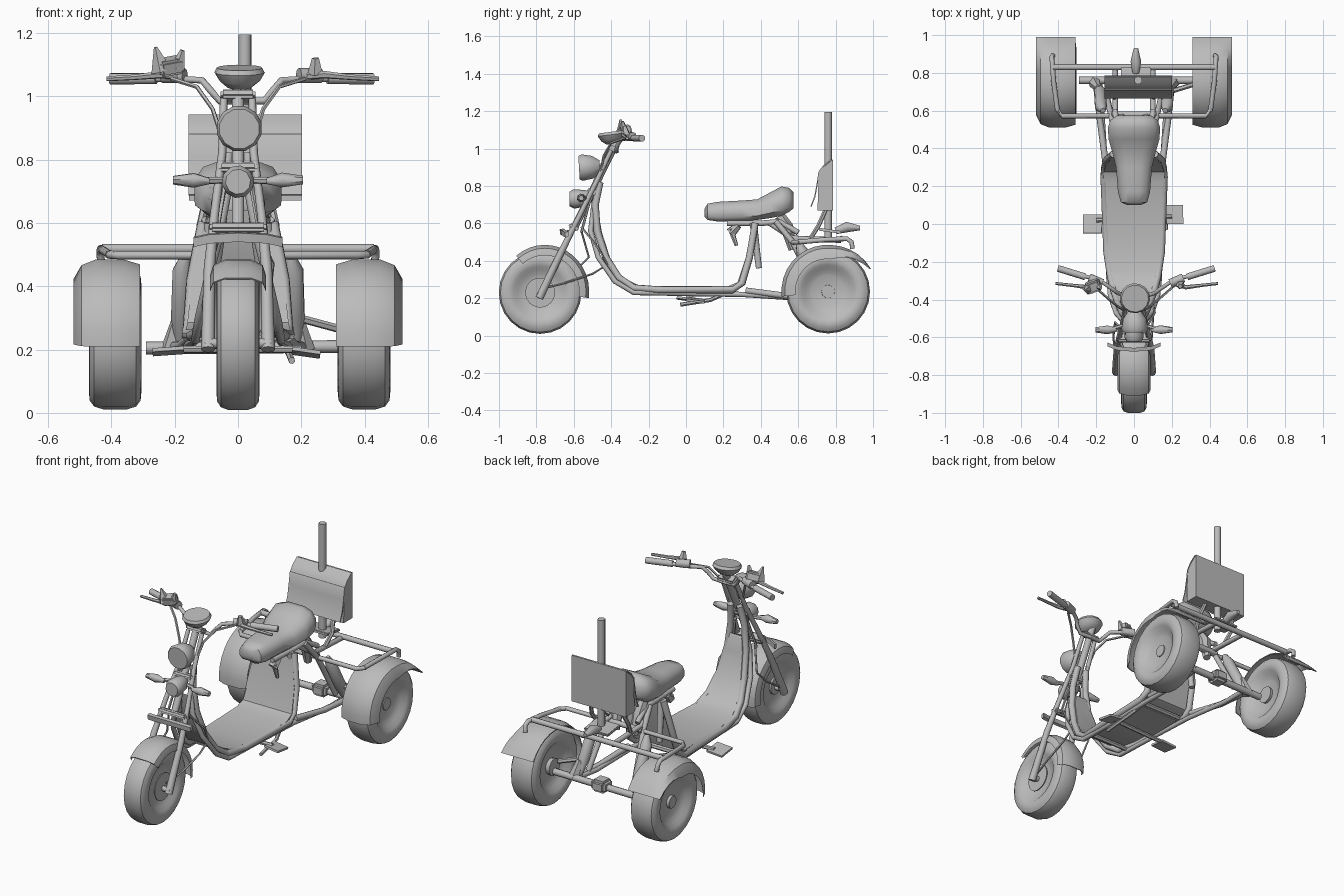
import bpy, bmesh, math
from mathutils import Vector, Matrix

if "Cube" in bpy.data.objects:
    bpy.data.objects.remove(bpy.data.objects["Cube"], do_unlink=True)

grey = bpy.data.materials.new("plain grey")
grey.use_nodes = True
grey.diffuse_color = (0.5, 0.5, 0.5, 1)
grey.node_tree.nodes["Principled BSDF"].inputs["Base Color"].default_value = (0.5, 0.5, 0.5, 1)


def finish(name, bm, angle=35):
    """Turn a bmesh into a named, shaded object."""
    bmesh.ops.recalc_face_normals(bm, faces=bm.faces)
    mesh = bpy.data.meshes.new(name)
    bm.to_mesh(mesh)
    bm.free()
    ob = bpy.data.objects.new(name, mesh)
    bpy.context.scene.collection.objects.link(ob)
    mesh.materials.append(grey)
    bpy.ops.object.select_all(action='DESELECT')
    ob.select_set(True)
    bpy.context.view_layer.objects.active = ob
    bpy.ops.object.shade_smooth_by_angle(angle=math.radians(angle))


def loft(name, rings, caps=True, closed=True, loop=False, angle=35):
    """Skin a list of equal-length point rings."""
    bm = bmesh.new()
    vs = [[bm.verts.new(p) for p in ring] for ring in rings]
    n = len(vs[0])
    for i in range(len(vs) if loop else len(vs) - 1):
        a, b = vs[i], vs[(i + 1) % len(vs)]
        for j in range(n if closed else n - 1):
            k = (j + 1) % n
            bm.faces.new((a[j], a[k], b[k], b[j]))
    if caps:
        bm.faces.new(vs[0])
        bm.faces.new(vs[-1])
    finish(name, bm, angle)


def tube(name, pts, r, sides=8):
    """Round tube along a path; r may be one radius or one per point."""
    pts = [Vector(p) for p in pts]
    rs = r if isinstance(r, (list, tuple)) else [r] * len(pts)
    rings, u = [], None
    for i, p in enumerate(pts):
        d = (pts[min(i + 1, len(pts) - 1)] - pts[max(i - 1, 0)]).normalized()
        u = (u - d * u.dot(d)).normalized() if u else d.orthogonal().normalized()
        v = d.cross(u)
        rings.append([p + rs[i] * (math.cos(t) * u + math.sin(t) * v)
                      for t in (2 * math.pi * k / sides for k in range(sides))])
    loft(name, rings, angle=50)


def pair(name, pts, r, sides=8, dx=0.0):
    """Matching tubes on both sides of x = dx."""
    for side, s in (("left", 1), ("right", -1)):
        tube(f"{side}_{name}", [(s * x + dx, y, z) for x, y, z in pts], r, sides)


def box(name, centre, size, rot=(0, 0, 0), bevel=0.0):
    bm = bmesh.new()
    bmesh.ops.create_cube(bm, size=1)
    bmesh.ops.scale(bm, vec=size, verts=bm.verts)
    if bevel:
        bmesh.ops.bevel(bm, geom=bm.edges[:], offset=bevel, segments=2, affect='EDGES')
    for axis, a in zip("XYZ", rot):
        bmesh.ops.rotate(bm, verts=bm.verts, matrix=Matrix.Rotation(math.radians(a), 3, axis))
    bmesh.ops.translate(bm, vec=centre, verts=bm.verts)
    finish(name, bm)


def wheel(name, x, y, z, half, R):
    """Balloon tyre and shallow dished rim turned around the x axis."""
    prof = [(0.5, 0.001), (0.5, 0.4), (0.56, 0.44), (0.66, 0.55), (0.9, 0.64), (1, 0.75),
            (0.97, 0.87), (0.8, 0.955), (0.45, 0.995)]
    prof = prof + [(-a, b) for a, b in reversed(prof)]
    n = 24
    loft(name, [[(x + a * half, y + R * b * math.cos(t), z + R * b * math.sin(t)) for a, b in prof]
                for t in (2 * math.pi * k / n for k in range(n))],
         caps=False, closed=False, loop=True)


def fender(name, y, z, section, a0, a1, stretch, flare=0.0, n=14):
    """Arched sheet swept through an angle; the tail flattens out to the flare radius."""
    rings = []
    for k in range(n + 1):
        t = math.radians(a0 + (a1 - a0) * k / n)
        f = max(0, k / n - 0.65) / 0.35 if flare else 0
        sec = [(x, r + (flare - r) * f) for x, r in section]
        sec += [(x, r - 0.006) for x, r in reversed(sec)]
        rings.append([(x, y + r * stretch * math.cos(t), z + r * math.sin(t)) for x, r in sec])
    loft(name, rings)


# Wheels, axles and mudguards
wheel("front_wheel", 0, -0.78, 0.23, 0.068, 0.222)
tube("front_axle", [(-0.105, -0.78, 0.22), (0.105, -0.78, 0.22)], 0.016)
tube("front_hub", [(-0.045, -0.78, 0.23), (0.045, -0.78, 0.23)], 0.05, 16)
tube("brake_disc", [(0.052, -0.78, 0.23), (0.057, -0.78, 0.23)], 0.08, 20)
fender("front_mudguard", -0.755, 0.235,
       [(-0.088, 0.2), (-0.078, 0.232), (-0.04, 0.25), (0.04, 0.25), (0.078, 0.232), (0.088, 0.2)],
       130, -8, 0.95)
for side, s in (("left", 1), ("right", -1)):
    wheel(f"{side}_rear_wheel", s * 0.393 + 0.005, 0.76, 0.235, 0.083, 0.225)
    tube(f"{side}_rear_hub", [(s * 0.33, 0.76, 0.235), (s * 0.445, 0.76, 0.235)], [0.05, 0.035], 14)
    fender(f"{side}_rear_mudguard", 0.755, 0.235,
           [(s * 0.31, 0.235), (s * 0.36, 0.25), (s * 0.45, 0.25), (s * 0.495, 0.232), (s * 0.52, 0.18)],
           186, 27, 0.98, flare=0.268)

tube("rear_axle", [(-0.29, 0.76, 0.205), (0.36, 0.76, 0.21)], 0.02)
box("differential", (0.02, 0.76, 0.215), (0.09, 0.09, 0.07), bevel=0.015)

# Front fork and steering head
pair("fork_leg", [(0.095, -0.785, 0.2), (0.09, -0.66, 0.46), (0.075, -0.58, 0.62), (0.05, -0.48, 0.82),
                  (0.045, -0.4, 0.99)], [0.022, 0.018, 0.014, 0.013, 0.012])
tube("steering_column", [(0, -0.6, 0.57), (0, -0.36, 1.06)], 0.02, 10)
for nm, y, z, w in (("lower", -0.6, 0.58, 0.18), ("middle", -0.5, 0.77, 0.12), ("upper", -0.39, 1.0, 0.11)):
    box(nm + "_fork_clamp", (0, y, z), (w, 0.055, 0.03), (-25, 0, 0), 0.008)
bumper = [(-0.14, -0.64, 0.542), (-0.09, -0.66, 0.553), (0, -0.668, 0.558), (0.09, -0.66, 0.553), (0.14, -0.64, 0.542)]
loft("front_bumper", [[(x, y - 0.004, z - 0.018), (x, y - 0.008, z + 0.01), (x, y + 0.012, z + 0.014),
                       (x, y + 0.012, z - 0.012)] for x, y, z in bumper])
pair("bumper_stay", [(0.06, -0.66, 0.55), (0.08, -0.6, 0.56)], 0.009, 6)

# Lamps, turn signals and speedometer
tube("headlamp", [(0.004, -0.572, 0.897), (0.004, -0.555, 0.898), (0.004, -0.5, 0.9), (0.004, -0.46, 0.903)],
     [0.064, 0.073, 0.063, 0.035], 12)
tube("headlamp_bracket", [(0, -0.47, 0.9), (0, -0.42, 0.92)], 0.014)
tube("lower_lamp", [(0, -0.622, 0.73), (0, -0.6, 0.73), (0, -0.54, 0.735), (0, -0.5, 0.745)],
     [0.04, 0.052, 0.045, 0.025], 10)
pair("signal_arm", [(0.03, -0.53, 0.735), (0.13, -0.56, 0.733)], 0.011, 6)
pair("turn_signal", [(0.09, -0.56, 0.732), (0.14, -0.56, 0.735), (0.205, -0.56, 0.735)], [0.01, 0.024, 0.014], 7)
tube("speedometer", [(0.005, -0.385, 1.03), (0.005, -0.39, 1.05), (0.005, -0.393, 1.075), (0.005, -0.395, 1.09)],
     [0.04, 0.065, 0.08, 0.072], 14)

# Handlebar, grips, levers, switches
pair("handlebar", [(0, -0.37, 0.985), (0.07, -0.375, 0.985), (0.1, -0.365, 1.02), (0.125, -0.345, 1.05),
                   (0.2, -0.295, 1.055), (0.3, -0.27, 1.056)], 0.011, dx=0.012)
pair("grip", [(0.27, -0.28, 1.056), (0.415, -0.235, 1.055)], 0.018, 10, dx=0.012)
pair("brake_lever", [(0.2, -0.315, 1.065), (0.26, -0.335, 1.068), (0.34, -0.325, 1.06), (0.43, -0.315, 1.055)],
     [0.014, 0.012, 0.009, 0.008], 6, dx=0.015)
pair("switch_pod", [(0.18, -0.315, 1.065), (0.25, -0.285, 1.065)], 0.024, 8, dx=0.012)
box("right_reservoir", (-0.215, -0.33, 1.095), (0.08, 0.06, 0.05), (15, -10, 20), 0.008)
tube("right_mirror_mount", [(-0.24, -0.34, 1.08), (-0.26, -0.35, 1.155)], [0.035, 0.006], 5)
tube("right_switch_fin", [(-0.19, -0.33, 1.09), (-0.175, -0.34, 1.145)], [0.025, 0.008], 5)
tube("left_mirror_mount", [(0.245, -0.32, 1.07), (0.245, -0.33, 1.12)], [0.026, 0.012], 5)

# Cables from the bars down to the front wheel and floor
pair("bar_cable", [(0.21, -0.33, 1.055), (0.13, -0.4, 1.03), (0.08, -0.44, 0.96), (0.045, -0.46, 0.85),
                   (0.045, -0.52, 0.7), (0.07, -0.56, 0.55)], 0.007, 5)
tube("brake_hose", [(0.06, -0.56, 0.58), (0.11, -0.47, 0.47), (0.1, -0.42, 0.38), (0.1, -0.5, 0.33),
                    (0.09, -0.65, 0.28), (0.07, -0.77, 0.25)], 0.006, 5)
tube("motor_cable", [(-0.06, -0.56, 0.56), (-0.1, -0.52, 0.42), (-0.11, -0.6, 0.34), (-0.09, -0.76, 0.24)], 0.006, 5)

# Main frame: tubes sweep from the head, under the floor, up to the seat
pair("main_tube", [(0.03, -0.46, 0.82), (0.045, -0.485, 0.7), (0.06, -0.475, 0.56), (0.08, -0.43, 0.42),
                   (0.105, -0.36, 0.31), (0.125, -0.28, 0.255), (0.145, -0.15, 0.245), (0.16, 0.25, 0.245),
                   (0.155, 0.3, 0.28), (0.145, 0.34, 0.42), (0.11, 0.37, 0.6)], 0.019)
pair("inner_tube", [(0.03, -0.49, 0.72), (0.06, -0.51, 0.56), (0.095, -0.47, 0.42), (0.125, -0.38, 0.29),
                    (0.135, -0.28, 0.23), (0.14, 0.0, 0.225), (0.15, 0.3, 0.22), (0.17, 0.6, 0.2),
                    (0.18, 0.74, 0.21)], 0.014)
for i, y in enumerate((-0.22, 0.02, 0.24)):
    tube(f"floor_cross_tube_{i + 1}", [(-0.13, y, 0.238), (0.13, y, 0.238)], 0.013, 6)

# Floor panel with leg shield and rear riser as one bent sheet
sheet = [(0.04, -0.47, 0.64), (0.055, -0.455, 0.56), (0.075, -0.41, 0.42), (0.1, -0.34, 0.31),
         (0.125, -0.25, 0.268), (0.15, -0.1, 0.262), (0.165, 0.22, 0.262), (0.16, 0.275, 0.285),
         (0.145, 0.32, 0.42), (0.11, 0.35, 0.58)]
loft("floor_panel", [[(-w, y, z), (w, y, z), (w, y + 0.006, z - 0.009), (-w, y + 0.006, z - 0.009)]
                     for w, y, z in sheet])
box("battery_tray", (0, 0.12, 0.235), (0.26, 0.24, 0.03), bevel=0.005)

# Foot pegs and kickstand
box("left_foot_peg", (0.215, 0.05, 0.19), (0.09, 0.1, 0.012), (-8, 8, 0))
box("right_foot_peg", (-0.22, 0.0, 0.195), (0.1, 0.1, 0.012), (-8, -4, 0))
tube("foot_peg_bar", [(-0.2, 0.02, 0.2), (0.2, 0.04, 0.2)], 0.012, 6)
tube("kickstand", [(0.13, 0.22, 0.23), (0.16, 0.13, 0.19), (0.17, -0.03, 0.165)], 0.011, 6)

# Seat: rounded rings of (y, half width, bottom, top)
stations = [(0.1, 0.035, 0.635, 0.68), (0.115, 0.07, 0.618, 0.705), (0.17, 0.085, 0.61, 0.715),
            (0.3, 0.095, 0.612, 0.722), (0.38, 0.115, 0.618, 0.728), (0.45, 0.135, 0.628, 0.765),
            (0.51, 0.138, 0.64, 0.797), (0.55, 0.125, 0.66, 0.79), (0.575, 0.09, 0.68, 0.765)]
shape = [(-0.75, 0), (-1, 0.2), (-1, 0.6), (-0.8, 0.87), (-0.4, 1), (0.4, 1), (0.8, 0.87), (1, 0.6), (1, 0.2), (0.75, 0)]
loft("seat", [[(u * w, y, b + v * (t - b)) for u, v in shape] for y, w, b, t in stations], angle=50)

# Seat supports and rear subframe
pair("seat_rail", [(0.07, 0.22, 0.6), (0.08, 0.4, 0.6), (0.09, 0.5, 0.61), (0.1, 0.6, 0.55)], 0.015)
pair("seat_strut", [(0.09, 0.36, 0.6), (0.1, 0.39, 0.36)], [0.02, 0.016])
pair("seat_spring_mount", [(0.06, 0.24, 0.55), (0.07, 0.28, 0.59)], [0.03, 0.02], 6)
tube("seat_latch", [(0.07, 0.24, 0.57), (0.07, 0.27, 0.48)], [0.016, 0.01], 6)
pair("rear_strut", [(0.1, 0.48, 0.61), (0.12, 0.57, 0.5), (0.15, 0.7, 0.24)], 0.016)
pair("rear_rail", [(0.08, 0.45, 0.6), (0.1, 0.57, 0.52), (0.1, 0.83, 0.51)], 0.015)
pair("lock_block", [(0.07, 0.5, 0.64), (0.07, 0.54, 0.58), (0.06, 0.57, 0.46)], [0.03, 0.036, 0.022], 7)
pair("shock_absorber", [(0.165, 0.6, 0.5), (0.175, 0.62, 0.45), (0.18, 0.7, 0.3), (0.185, 0.73, 0.22)],
     [0.014, 0.032, 0.032, 0.014], 10)
pair("trailing_arm", [(0.15, 0.32, 0.24), (0.18, 0.55, 0.21), (0.2, 0.74, 0.21)], 0.017)
pair("axle_bracket", [(0.19, 0.72, 0.3), (0.21, 0.75, 0.2)], [0.018, 0.034], 6)
tube("left_torque_link", [(0.19, 0.7, 0.3), (0.32, 0.74, 0.265)], 0.013, 6)
tube("subframe_cross_tube", [(-0.12, 0.58, 0.505), (0.12, 0.58, 0.505)], 0.016)

# Rear rack hoop above the wheels
tube("rack_front_bar", [(-0.41, 0.61, 0.5), (-0.38, 0.572, 0.498), (0.38, 0.572, 0.498), (0.41, 0.61, 0.5)], 0.013)
tube("rack_rear_bar", [(-0.43, 0.83, 0.518), (0.43, 0.83, 0.518)], 0.016)
pair("rack_side_bar", [(0.405, 0.6, 0.5), (0.425, 0.75, 0.513), (0.433, 0.86, 0.518), (0.435, 0.885, 0.5),
                       (0.43, 0.89, 0.465)], 0.013)

# Wedge backrest box with a curved front sheet
prof = [(0.785, 0.67), (0.785, 0.942), (0.71, 0.88), (0.703, 0.67)]
loft("back_box", [[(x, y, z) for y, z in prof] for x in (-0.155, 0.2)])
curve = [(0.775, 0.943), (0.735, 0.912), (0.708, 0.875), (0.698, 0.81), (0.686, 0.745), (0.665, 0.69)]
loft("back_box_cover", [[(-0.157, y, z), (0.202, y, z), (0.202, y + 0.006, z - 0.003),
                         (-0.157, y + 0.006, z - 0.003)] for y, z in curve])
tube("mast", [(0.022, 0.76, 0.52), (0.022, 0.76, 1.195)], 0.021, 10)
pair("box_stay", [(0.1, 0.75, 0.68), (0.12, 0.71, 0.59), (0.1, 0.66, 0.51)], 0.012, 6)
tube("tail_lamp", [(0.01, 0.8, 0.56), (0.01, 0.86, 0.58), (0.01, 0.93, 0.575)], [0.018, 0.028, 0.012], 8)
box("tail_plate", (0.01, 0.77, 0.56), (0.16, 0.12, 0.015), (-8, 0, 0), 0.004)
